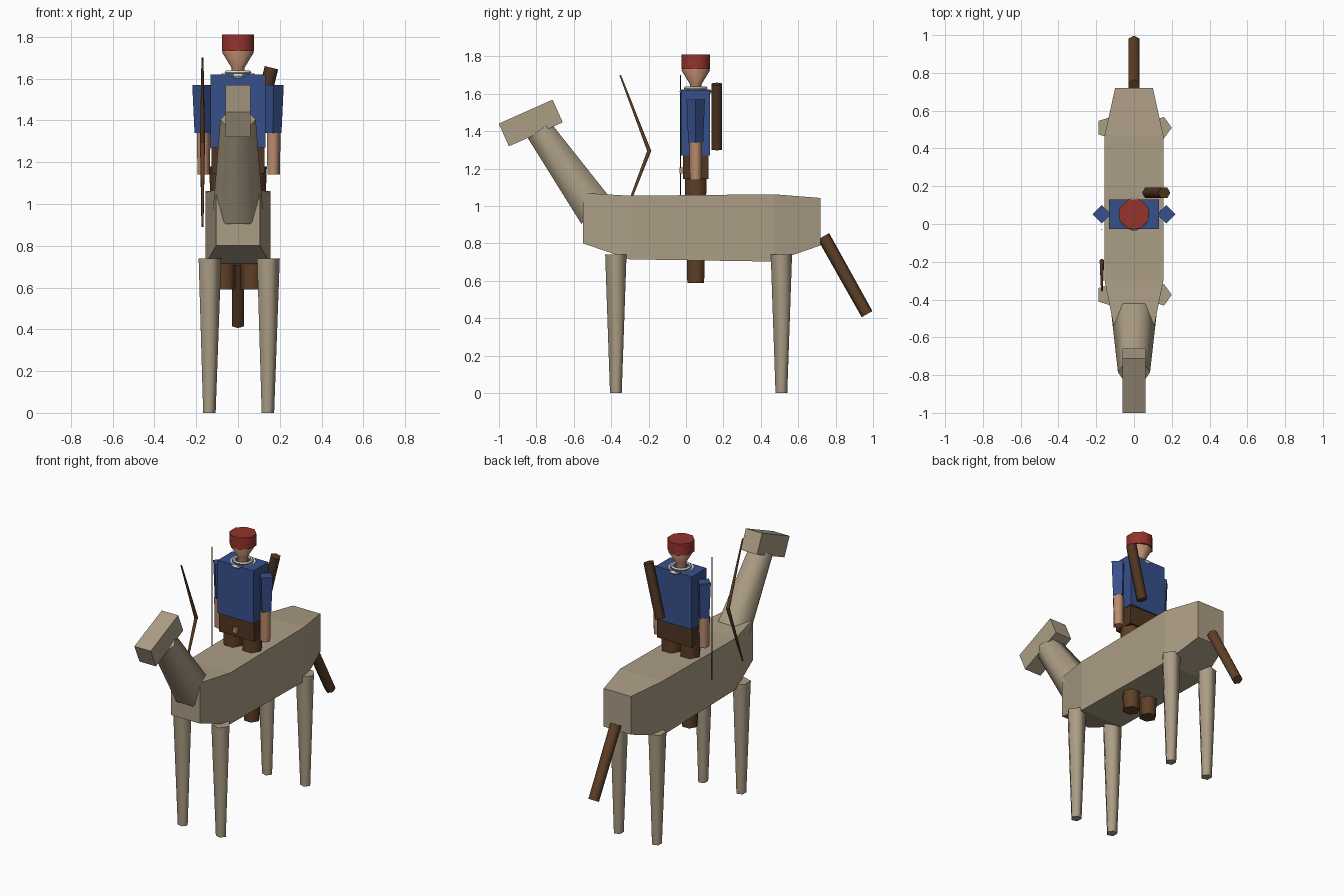
import bpy
import bmesh
from math import pi, sin, cos, radians
from mathutils import Vector, Matrix

if "Cube" in bpy.data.objects:
    bpy.data.objects.remove(bpy.data.objects["Cube"], do_unlink=True)


def material(name, rgb):
    m = bpy.data.materials.new(name)
    m.use_nodes = True
    m.diffuse_color = (*rgb, 1)
    m.node_tree.nodes["Principled BSDF"].inputs["Base Color"].default_value = (*rgb, 1)
    return m


TAN = material("tan_hide", (0.41, 0.34, 0.235))
BLUE = material("blue_cloth", (0.038, 0.08, 0.26))
RED = material("red_cloth", (0.30, 0.033, 0.027))
SKIN = material("skin", (0.50, 0.26, 0.155))
BROWN = material("brown_hair", (0.114, 0.051, 0.02))
LEATHER = material("dark_leather", (0.08, 0.036, 0.015))
WHITE = material("white_beads", (0.72, 0.72, 0.65))
CORD = material("dark_cord", (0.03, 0.025, 0.02))


def finish(name, bm, mat, smooth=False):
    bmesh.ops.recalc_face_normals(bm, faces=bm.faces[:])
    mesh = bpy.data.meshes.new(name)
    bm.to_mesh(mesh)
    bm.free()
    mesh.materials.append(mat)
    obj = bpy.data.objects.new(name, mesh)
    bpy.context.collection.objects.link(obj)
    if smooth:
        bpy.ops.object.select_all(action="DESELECT")
        obj.select_set(True)
        bpy.context.view_layer.objects.active = obj
        bpy.ops.object.shade_smooth_by_angle(angle=radians(75))
    return obj


def skin_rings(name, rings, mat, smooth=False):
    """Bridge rings of points into a closed solid."""
    bm = bmesh.new()
    loops = [[bm.verts.new(p) for p in ring] for ring in rings]
    n = len(loops[0])
    for a, b in zip(loops, loops[1:]):
        for i in range(n):
            j = (i + 1) % n
            bm.faces.new((a[i], a[j], b[j], b[i]))
    bm.faces.new(loops[0])
    bm.faces.new(loops[-1])
    return finish(name, bm, mat, smooth)


def tube(name, stations, sides, mat, phase=0.0, smooth=True):
    """Tapered prism along a straight axis; stations are (point, radius)."""
    axis = (Vector(stations[-1][0]) - Vector(stations[0][0])).normalized()
    u = Vector((1, 0, 0))
    u = (u - axis * u.dot(axis)).normalized()
    v = axis.cross(u)
    angles = [phase + 2 * pi * i / sides for i in range(sides)]
    rings = [[Vector(p) + (u * cos(a) + v * sin(a)) * r for a in angles]
             for p, r in stations]
    return skin_rings(name, rings, mat, smooth)


def box(name, centre, size, mat, tilt=0.0):
    bm = bmesh.new()
    m = Matrix.Translation(centre) @ Matrix.Rotation(tilt, 4, "X") @ Matrix.Diagonal((*size, 1))
    bmesh.ops.create_cube(bm, size=1, matrix=m)
    return finish(name, bm, mat)


def section(y, half, low, high):
    return [(-half, y, low), (half, y, low), (half, y, high), (-half, y, high)]


def ring(name, centre, major, minor, mat):
    bpy.ops.mesh.primitive_torus_add(location=centre, major_radius=major, minor_radius=minor,
                                     major_segments=12, minor_segments=5)
    obj = bpy.context.object
    obj.name = name
    obj.data.materials.append(mat)


# Mount: body, neck, head, tail, legs
skin_rings("mount_body", [
    section(-0.55, 0.105, 0.80, 1.07),
    section(-0.30, 0.155, 0.715, 1.055),
    section(0.47, 0.155, 0.703, 1.063),
    section(0.72, 0.10, 0.79, 1.043)], TAN)
tube("mount_neck", [((0, -0.475, 0.965), 0.12), ((0, -0.785, 1.405), 0.085)], 6, TAN)
box("mount_head", (0, -0.83, 1.444), (0.12, 0.315, 0.133), TAN, radians(24))
tube("mount_tail", [((0, 0.735, 0.838), 0.035), ((0, 0.968, 0.422), 0.033)], 6, BROWN, pi / 2)
for end, y in (("front", -0.375), ("back", 0.51)):
    for side, x in (("left", 0.14), ("right", -0.14)):
        tube(f"mount_{end}_{side}_leg", [((x, y, 0), 0.033), ((x, y, 0.74), 0.06)], 5, TAN)

# Rider: torso, hips and buckle
Y = 0.052
box("rider_torso", (0, Y, 1.445), (0.265, 0.155, 0.35), BLUE)
box("rider_hips", (0, Y, 1.21), (0.255, 0.135, 0.13), LEATHER)
box("belt_buckle", (0, -0.024, 1.19), (0.03, 0.02, 0.03), SKIN)

# Rider limbs
for side, s in (("left", 1), ("right", -1)):
    tube(f"rider_{side}_leg", [((s * 0.065, Y, 0.59), 0.052), ((s * 0.07, Y, 1.18), 0.068)],
         6, BROWN)
    tube(f"rider_{side}_sleeve", [((s * 0.168, Y, 1.34), 0.04), ((s * 0.17, Y, 1.57), 0.049)],
         4, BLUE, smooth=False)
    tube(f"rider_{side}_forearm", [((s * 0.167, Y, 1.14), 0.033), ((s * 0.168, Y, 1.34), 0.036)],
         5, SKIN)

# Rider head, cap and necklaces
tube("rider_head", [((0, Y, 1.60), 0.035), ((0, Y, 1.65), 0.03),
                    ((0, Y, 1.725), 0.076), ((0, Y, 1.76), 0.06)], 8, SKIN)
tube("rider_cap", [((0, Y, 1.732), 0.083), ((0, Y, 1.81), 0.083)], 8, RED, pi / 8)
ring("lower_necklace", (0, Y, 1.612), 0.075, 0.012, WHITE)
ring("upper_necklace", (0, Y, 1.63), 0.055, 0.009, WHITE)

# Quiver
tube("quiver", [((0.075, 0.165, 1.305), 0.033), ((0.16, 0.165, 1.652), 0.033)], 6, LEATHER)

# Bow and its string
BX, MID = -0.17, 1.295
for part, s in (("upper", 1), ("lower", -1)):
    tube(f"bow_{part}_limb", [((BX, -0.195, MID - s * 0.005), 0.012),
                              ((BX, -0.352, MID + s * 0.405), 0.005)], 6, BROWN)
tube("bow_string", [((BX, -0.03, 0.89), 0.003), ((BX, -0.03, 1.70), 0.003)], 4, CORD)
